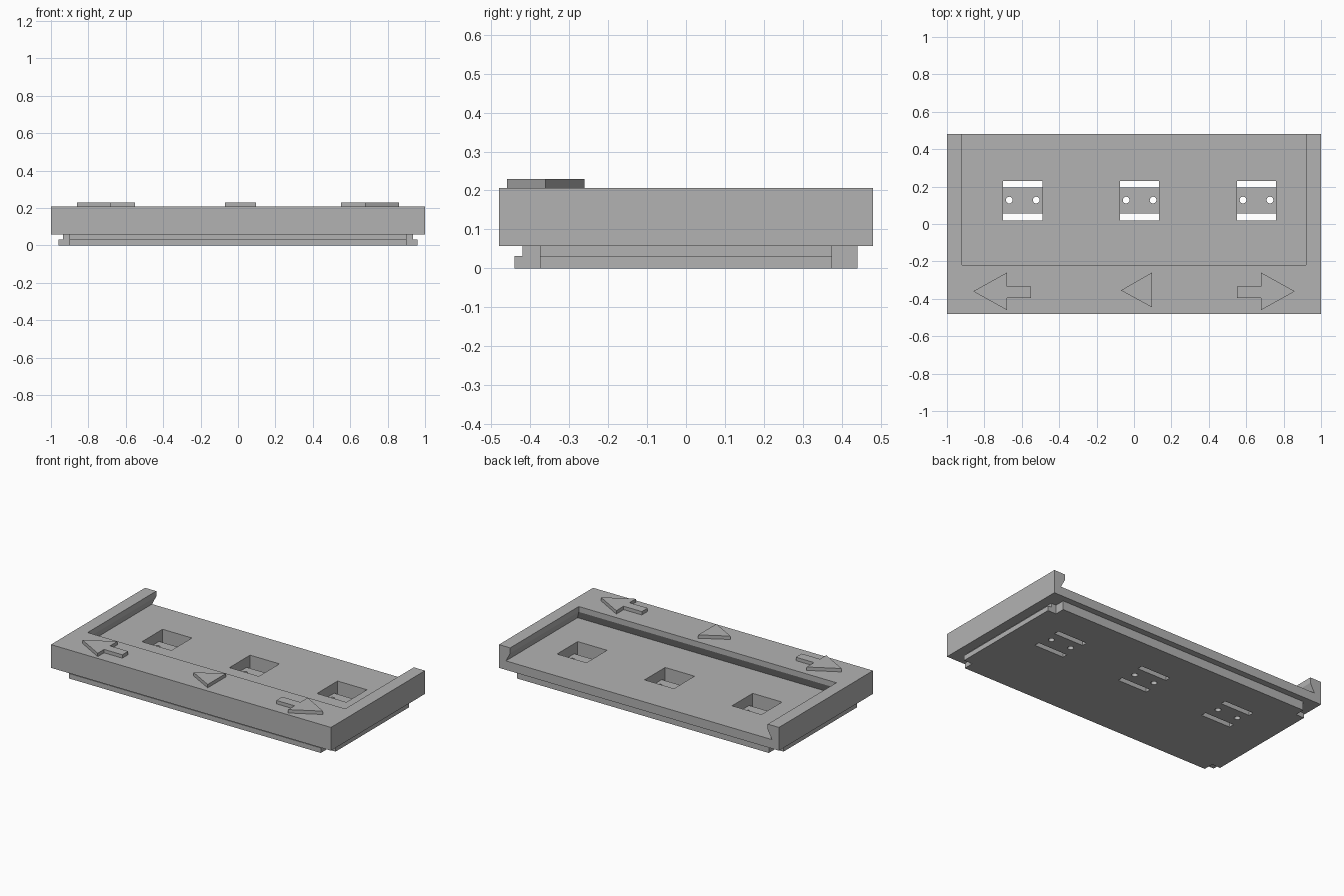
import bpy, bmesh

cube = bpy.data.objects.get("Cube")
if cube:
    bpy.data.objects.remove(cube, do_unlink=True)

grey = bpy.data.materials.new("plain grey")
grey.use_nodes = True
COLOUR = (0.45, 0.45, 0.45, 1)
grey.diffuse_color = COLOUR
grey.node_tree.nodes["Principled BSDF"].inputs["Base Color"].default_value = COLOUR


def finish(name, bm):
    bmesh.ops.recalc_face_normals(bm, faces=bm.faces)
    mesh = bpy.data.meshes.new(name)
    bm.to_mesh(mesh)
    bm.free()
    mesh.materials.append(grey)
    obj = bpy.data.objects.new(name, mesh)
    bpy.context.collection.objects.link(obj)
    return obj


def prism(name, points, z0, z1):
    """Extrude an outline in x, y from z0 to z1."""
    bm = bmesh.new()
    face = bm.faces.new([bm.verts.new((x, y, z0)) for x, y in points])
    top = bmesh.ops.extrude_face_region(bm, geom=[face])["geom"]
    bmesh.ops.translate(bm, vec=(0, 0, z1 - z0),
                        verts=[v for v in top if isinstance(v, bmesh.types.BMVert)])
    return finish(name, bm)


def box(name, x0, x1, y0, y1, z0, z1):
    return prism(name, [(x0, y0), (x1, y0), (x1, y1), (x0, y1)], z0, z1)


def cylinder(name, x, y, radius, z0, z1):
    bm = bmesh.new()
    bmesh.ops.create_cone(bm, cap_ends=True, segments=24, radius1=radius,
                          radius2=radius, depth=z1 - z0)
    bmesh.ops.translate(bm, verts=bm.verts, vec=(x, y, (z0 + z1) / 2))
    return finish(name, bm)


def boolean(target, tool, operation="DIFFERENCE"):
    """Apply a boolean and discard its tool."""
    mod = target.modifiers.new(operation.title(), "BOOLEAN")
    mod.operation, mod.solver, mod.object = operation, "EXACT", tool
    bpy.context.view_layer.update()
    graph = bpy.context.evaluated_depsgraph_get()
    mesh = bpy.data.meshes.new_from_object(target.evaluated_get(graph))
    target.modifiers.clear()
    target.data = mesh
    bpy.data.objects.remove(tool, do_unlink=True)


HW, HD = 1.0, 0.48            # half width and half depth of the body
BASE, FLOOR, TOP = 0.057, 0.115, 0.207
FOOT_STEP = 0.032

# Body with an undercut recess that is open at the back
tray = box("tray", -HW, HW, -HD, HD, BASE, TOP)
bm = bmesh.new()
rings = []
for z, half, front in ((FLOOR, 0.95, -0.25), (0.172, 0.92, -0.22), (TOP + 0.05, 0.92, -0.22)):
    outline = [(-half, front), (half, front), (half, 0.6), (-half, 0.6)]
    rings.append([bm.verts.new((x, y, z)) for x, y in outline])
for low, high in zip(rings, rings[1:]):
    for i in range(4):
        j = (i + 1) % 4
        bm.faces.new((low[i], low[j], high[j], high[i]))
bm.faces.new(rings[0])
bm.faces.new(rings[-1])
boolean(tray, finish("recess_cutter", bm))


def notched(hx, front, back):
    """Rectangle with a square notch in each corner."""
    nx, ny = 0.9, 0.375
    return [(-nx, front), (nx, front), (nx, -ny), (hx, -ny), (hx, ny), (nx, ny),
            (nx, back), (-nx, back), (-nx, ny), (-hx, ny), (-hx, -ny), (-nx, -ny)]


# Stepped foot under the body
foot = prism("foot", notched(0.96, -0.44, 0.44), 0, FOOT_STEP)
neck = prism("neck", notched(0.935, -0.42, 0.44), FOOT_STEP, BASE)
boolean(tray, neck, "UNION")
boolean(tray, foot, "UNION")

# Square pockets, each with two through slots and two through holes
for cx in (-0.595, 0.03, 0.655):
    x0, x1 = cx - 0.105, cx + 0.105
    boolean(tray, box("pocket_cutter", x0, x1, 0.02, 0.23, 0.05, 0.2))
    for y0 in (0.02, 0.195):
        boolean(tray, box("slot_cutter", x0, x1, y0, y0 + 0.035, -0.05, 0.1))
    for side in (-1, 1):
        boolean(tray, cylinder("hole_cutter", cx + side * 0.072, 0.128, 0.018, -0.05, 0.1))

# Raised direction marks on the front rim
MARK_TOP = 0.229
arrow = [(-0.86, -0.36), (-0.68, -0.46), (-0.68, -0.395), (-0.55, -0.395),
         (-0.55, -0.335), (-0.68, -0.335), (-0.68, -0.26)]
prism("arrow_right", arrow, TOP, MARK_TOP)
prism("arrow_left", [(-x, y) for x, y in arrow], TOP, MARK_TOP)
prism("middle_triangle", [(-0.07, -0.355), (0.095, -0.445), (0.095, -0.26)], TOP, MARK_TOP)
